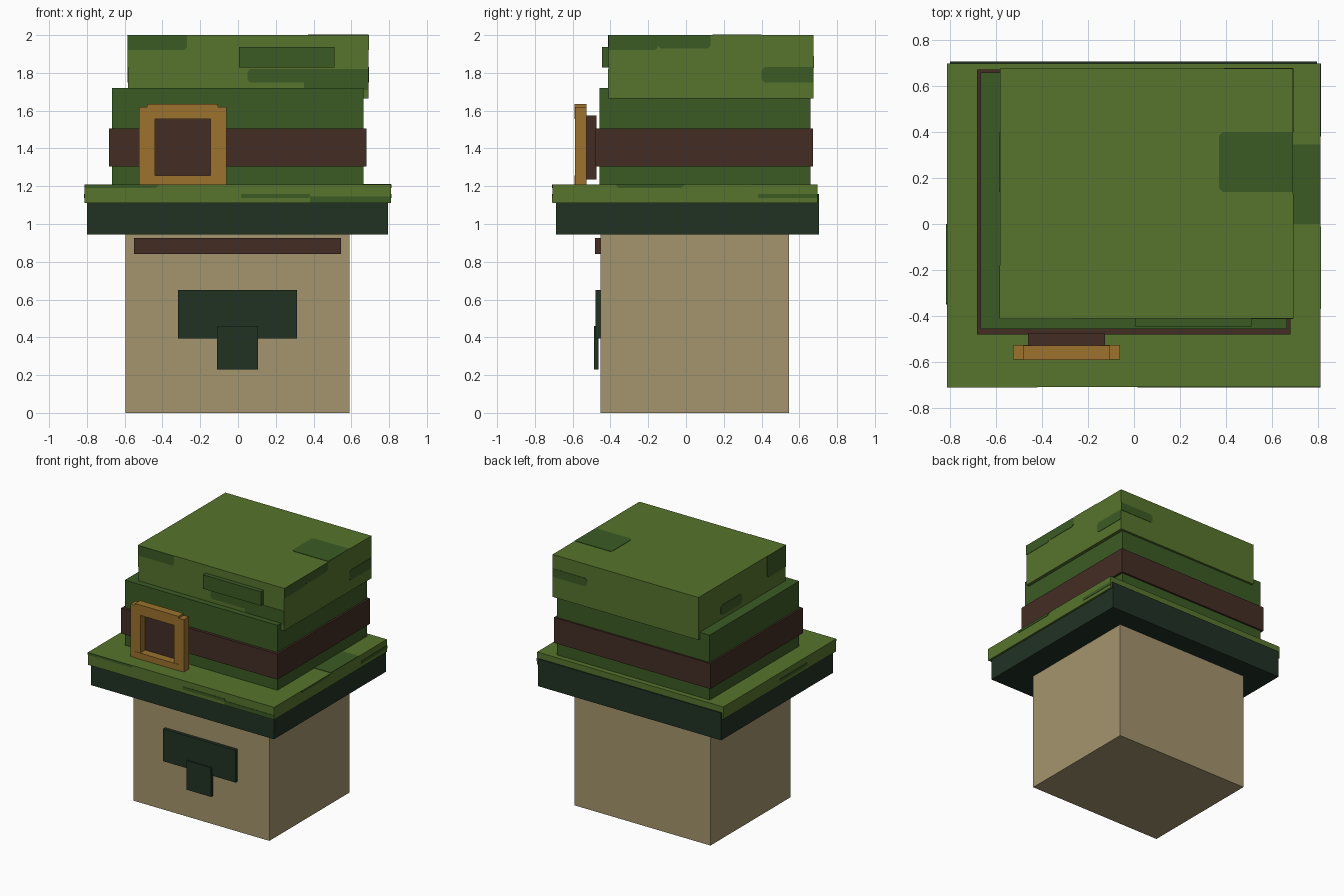
import bpy
import bmesh

if "Cube" in bpy.data.objects:
    bpy.data.objects.remove(bpy.data.objects["Cube"])


def material(name, rgb):
    lin = [((c / 255 + 0.055) / 1.055) ** 2.4 for c in rgb]
    m = bpy.data.materials.new(name)
    m.diffuse_color = (*lin, 1)
    m.use_nodes = True
    m.node_tree.nodes["Principled BSDF"].inputs["Base Color"].default_value = m.diffuse_color
    return m


TAN = material("tan", (164, 149, 109))
GREEN = material("leaf green", (87, 116, 45))
DARK_GREEN = material("dark green", (59, 91, 36))
DEEP_GREEN = material("deep green", (33, 50, 36))
BROWN = material("brown", (67, 45, 36))
GOLD = material("gold", (156, 114, 45))


def prism(name, mat, pts, axis, lo, hi):
    """Extrude a 2D outline (the two remaining axes, in order) along an axis."""
    bm = bmesh.new()

    def ring(d):
        out = []
        for p in pts:
            co = list(p)
            co.insert(axis, d)
            out.append(bm.verts.new(co))
        return out

    a, b = ring(lo), ring(hi)
    bm.faces.new(a)
    bm.faces.new(b)
    for i in range(len(a)):
        j = (i + 1) % len(a)
        bm.faces.new((a[i], a[j], b[j], b[i]))
    bmesh.ops.recalc_face_normals(bm, faces=bm.faces)
    me = bpy.data.meshes.new(name)
    bm.to_mesh(me)
    bm.free()
    me.materials.append(mat)
    ob = bpy.data.objects.new(name, me)
    bpy.context.collection.objects.link(ob)
    return ob


def box(name, mat, x, y, z):
    prism(name, mat, [(x[0], y[0]), (x[1], y[0]), (x[1], y[1]), (x[0], y[1])], 2, *z)
    return x, y, z


def patch(name, host, axis, side, u, v, cut=0.015):
    """Thin dark plate on one face of a host box; corners away from the edges are clipped."""
    hu, hv = [host[i] for i in range(3) if i != axis]
    pts = []
    for i, j in ((0, 0), (1, 0), (1, 1), (0, 1)):
        p, q = u[i], v[j]
        if p in hu or q in hv:
            pts.append((p, q))
            continue
        du, dv = (p, q + (cut if j == 0 else -cut)), (p + (cut if i == 0 else -cut), q)
        pts += [du, dv] if i == j else [dv, du]
    d = host[axis][side]
    t = 0.003 if side else -0.003
    prism(name, DARK_GREEN, pts, axis, d - t, d + t)


# Head and face
box("head", TAN, (-0.595, 0.59), (-0.452, 0.545), (0, 1.0))
box("forehead_strap", BROWN, (-0.55, 0.545), (-0.483, -0.452), (0.84, 0.925))
box("nose_plate", DEEP_GREEN, (-0.317, 0.313), (-0.478, -0.45), (0.395, 0.65))
box("chin_plate", DEEP_GREEN, (-0.11, 0.107), (-0.487, -0.464), (0.23, 0.46))

# Hat
box("brim_underside", DEEP_GREEN, (-0.80, 0.795), (-0.687, 0.705), (0.945, 1.16))
brim = box("brim", GREEN, (-0.813, 0.81), (-0.707, 0.697), (1.11, 1.208))
box("crown", DARK_GREEN, (-0.667, 0.664), (-0.457, 0.658), (1.19, 1.72))
box("hat_band", BROWN, (-0.682, 0.68), (-0.48, 0.672), (1.305, 1.505))
top = box("hat_top", GREEN, (-0.582, 0.69), (-0.41, 0.675), (1.665, 2.0))
box("hat_front_flap", DARK_GREEN, (0.005, 0.51), (-0.445, -0.40), (1.828, 1.938))

# Buckle: backing block and four frame bars
box("buckle_backing", BROWN, (-0.46, -0.125), (-0.528, -0.475), (1.235, 1.575))
for side, x in (("left", (-0.525, -0.44)), ("right", (-0.145, -0.06))):
    box("buckle_bar_" + side, GOLD, x, (-0.588, -0.526), (1.195, 1.62))
for side, z in (("top", (1.555, 1.636)), ("bottom", (1.18, 1.257))):
    box("buckle_bar_" + side, GOLD, (-0.483, -0.105), (-0.591, -0.528), z)

# Dark patches on the hat top
patch("top_patch", top, 2, 1, (0.37, 0.69), (0.14, 0.40))
patch("front_corner_patch", top, 1, 0, (-0.582, -0.27), (1.92, 2.0))
patch("front_long_patch", top, 1, 0, (0.05, 0.69), (1.75, 1.82))
patch("front_lower_patch", top, 1, 0, (0.35, 0.69), (1.71, 1.75), 0.0)
patch("right_front_patch", top, 0, 1, (-0.41, -0.15), (1.92, 2.0))
patch("right_middle_patch", top, 0, 1, (-0.15, 0.13), (1.93, 2.0))
patch("right_back_patch", top, 0, 1, (0.40, 0.675), (1.75, 1.83))
patch("back_patch", top, 1, 1, (0.39, 0.69), (1.825, 1.89))
patch("left_back_patch", top, 0, 0, (0.14, 0.40), (1.75, 1.83))
patch("left_front_patch", top, 0, 0, (-0.41, -0.18), (1.83, 2.0))

# Dark patches on the brim
patch("brim_top_patch", brim, 2, 1, (0.60, 0.81), (0.0, 0.345))
patch("brim_front_left_patch", brim, 1, 0, (-0.813, -0.42), (1.19, 1.208))
patch("brim_front_middle_patch", brim, 1, 0, (0.015, 0.38), (1.137, 1.16), 0.005)
patch("brim_front_right_patch", brim, 1, 0, (0.38, 0.81), (1.115, 1.145), 0.005)
patch("brim_right_front_patch", brim, 0, 1, (-0.37, -0.01), (1.19, 1.208))
patch("brim_right_back_patch", brim, 0, 1, (0.38, 0.697), (1.137, 1.16), 0.005)
patch("brim_left_patch", brim, 0, 0, (-0.35, 0.0), (1.137, 1.16), 0.005)
